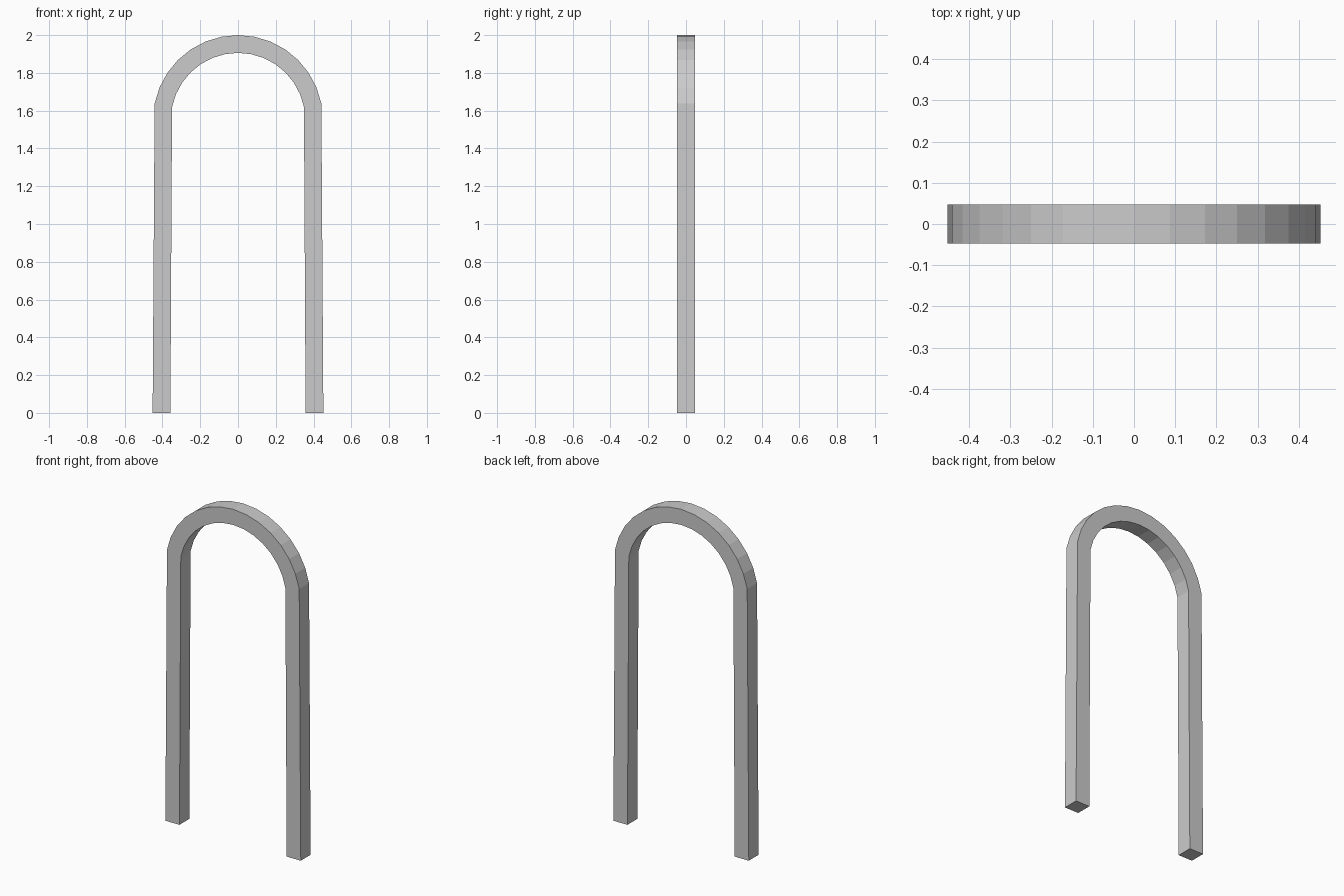
import bpy, bmesh
from math import sin, cos, radians

if "Cube" in bpy.data.objects:
    bpy.data.objects.remove(bpy.data.objects["Cube"])

HALF_DEPTH = 0.047
CENTRE_Z = 1.55
STEP = 11.25


def half_path(radius, foot_x):
    """Right foot, then arc points up to and including the crown."""
    pts = [(foot_x, 0.0)]
    for i in range(7, -1, -1):
        a = radians(STEP * i)
        pts.append((radius * sin(a), CENTRE_Z + radius * cos(a)))
    return pts


def full_path(radius, foot_x):
    right = half_path(radius, foot_x)
    return right + [(-x, z) for x, z in reversed(right[:-1])]


# Square bar bent into an arch: sweep a four-corner section along the path
outer = full_path(0.45, 0.452)
inner = full_path(0.356, 0.358)
bm = bmesh.new()
rings = []
for (ox, oz), (ix, iz) in zip(outer, inner):
    corners = [(ox, -HALF_DEPTH, oz), (ox, HALF_DEPTH, oz),
               (ix, HALF_DEPTH, iz), (ix, -HALF_DEPTH, iz)]
    rings.append([bm.verts.new(c) for c in corners])
for a, b in zip(rings, rings[1:]):
    for k in range(4):
        n = (k + 1) % 4
        bm.faces.new((a[k], a[n], b[n], b[k]))

# Feet
bm.faces.new(rings[0])
bm.faces.new(rings[-1])
bmesh.ops.recalc_face_normals(bm, faces=bm.faces[:])

mesh = bpy.data.meshes.new("arch_bar")
bm.to_mesh(mesh)
bm.free()
bpy.context.collection.objects.link(bpy.data.objects.new("arch_bar", mesh))
